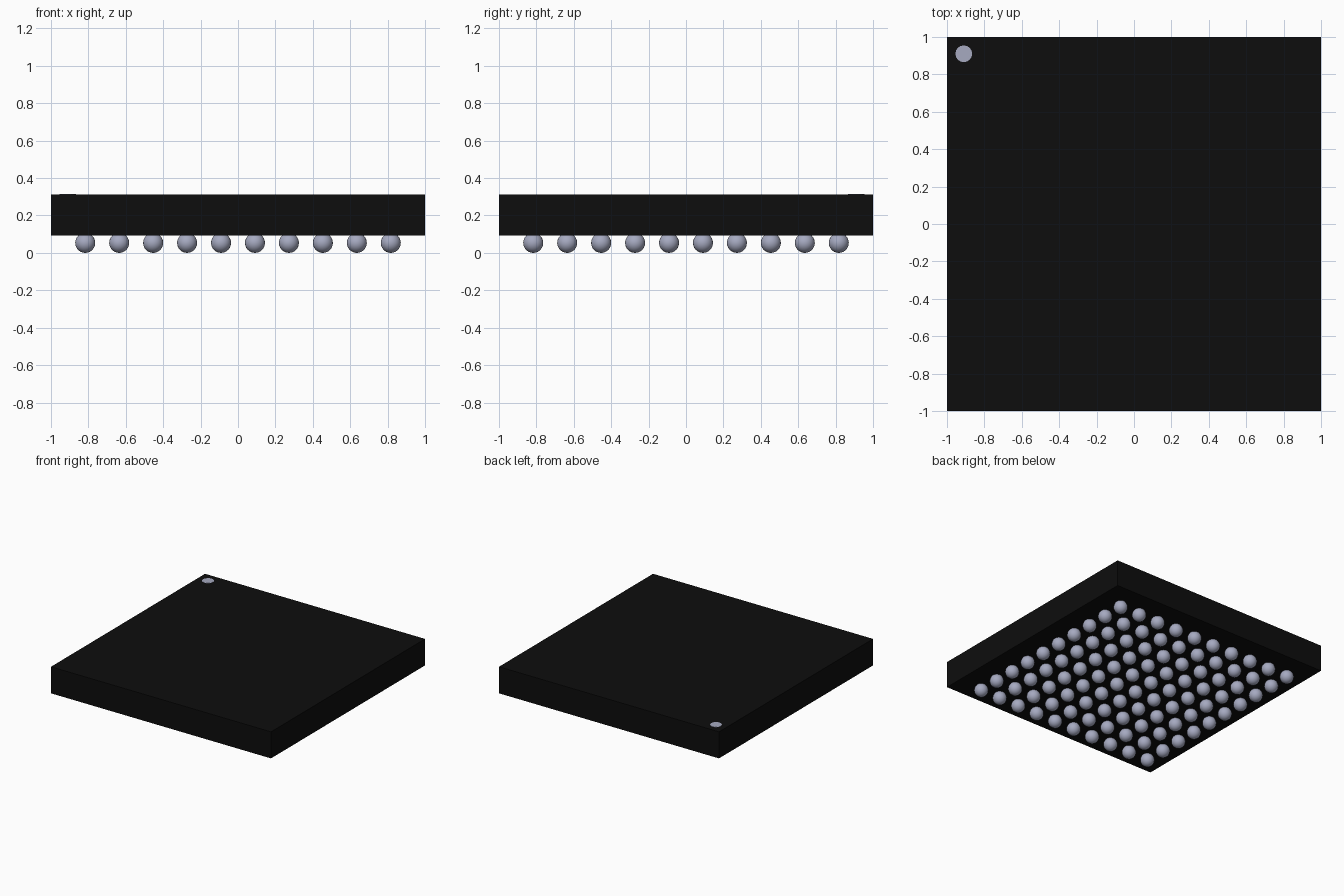
import bpy

cube = bpy.data.objects.get("Cube")
if cube:
    bpy.data.objects.remove(cube, do_unlink=True)

BODY_BOTTOM, BODY_TOP = 0.094, 0.312
BALL_RADIUS = 0.0535
BALL_COUNT, BALL_PITCH = 10, 0.1815


def make_material(name, rgb, roughness):
    mat = bpy.data.materials.new(name)
    mat.use_nodes = True
    colour = (*rgb, 1.0)
    mat.diffuse_color = colour
    bsdf = mat.node_tree.nodes["Principled BSDF"]
    bsdf.inputs["Base Color"].default_value = colour
    bsdf.inputs["Roughness"].default_value = roughness
    return mat


def finish(name, mat):
    obj = bpy.context.object
    obj.name = name
    obj.data.name = name
    obj.data.materials.append(mat)
    return obj


black = make_material("black_plastic", (0.004, 0.004, 0.004), 0.6)
solder = make_material("solder_grey", (0.38, 0.40, 0.53), 0.5)

# Flat square package body
bpy.ops.mesh.primitive_cube_add(size=1, location=(0, 0, (BODY_BOTTOM + BODY_TOP) / 2))
body = finish("package_body", black)
body.scale = (2, 2, BODY_TOP - BODY_BOTTOM)
bpy.ops.object.transform_apply(location=False, rotation=False, scale=True)

# Corner marker disc, almost flush with the top
bpy.ops.mesh.primitive_cylinder_add(vertices=16, radius=0.045, depth=0.006,
                                    location=(-0.91, 0.91, BODY_TOP - 0.001))
finish("corner_marker", solder)

# Grid of solder balls underneath, all sharing one mesh
bpy.ops.mesh.primitive_uv_sphere_add(segments=24, ring_count=12, radius=BALL_RADIUS)
first = finish("solder_ball", solder)
bpy.ops.object.shade_smooth()
for row in range(BALL_COUNT):
    for col in range(BALL_COUNT):
        if row == 0 and col == 0:
            ball = first
        else:
            ball = bpy.data.objects.new(f"solder_ball_{row}_{col}", first.data)
            bpy.context.collection.objects.link(ball)
        ball.location = ((col - (BALL_COUNT - 1) / 2) * BALL_PITCH,
                         (row - (BALL_COUNT - 1) / 2) * BALL_PITCH,
                         BALL_RADIUS)
